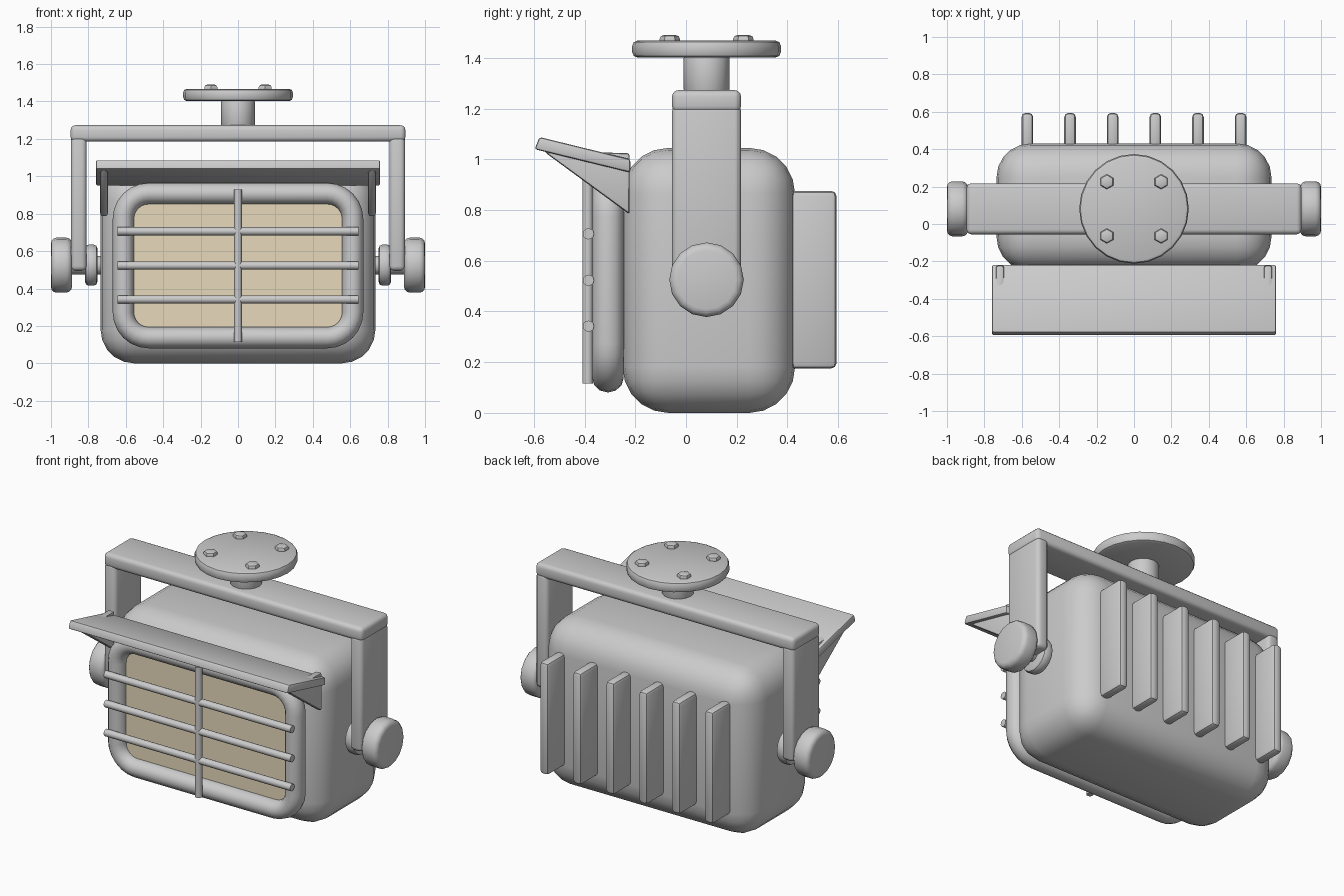
import bpy, bmesh, math
from mathutils import Matrix, Vector

if "Cube" in bpy.data.objects:
    bpy.data.objects.remove(bpy.data.objects["Cube"])

CY, CZ = 0.081, 0.5225   # yoke axis depth, housing centre height


def finish(name, bm, angle=40):
    bmesh.ops.recalc_face_normals(bm, faces=bm.faces[:])
    me = bpy.data.meshes.new(name)
    bm.to_mesh(me)
    bm.free()
    ob = bpy.data.objects.new(name, me)
    bpy.context.collection.objects.link(ob)
    bpy.ops.object.select_all(action='DESELECT')
    ob.select_set(True)
    bpy.context.view_layer.objects.active = ob
    bpy.ops.object.shade_smooth_by_angle(angle=math.radians(angle))
    return ob


def bevel(bm, edges, width, segs):
    if width:
        bmesh.ops.bevel(bm, geom=edges, offset=width, segments=segs,
                        profile=0.5, affect='EDGES', clamp_overlap=True)


def box(name, lo, hi, width=0.02, segs=2):
    lo, hi = Vector(lo), Vector(hi)
    bm = bmesh.new()
    bmesh.ops.create_cube(bm, size=1, matrix=Matrix.Translation((lo + hi) / 2)
                          @ Matrix.Diagonal((*(hi - lo), 1)))
    bevel(bm, bm.edges[:], width, segs)
    return finish(name, bm)


def cyl(name, a, b, r, sides=16, width=0.0, segs=2, spin=0.0):
    a, b = Vector(a), Vector(b)
    rot = Vector((0, 0, 1)).rotation_difference(b - a).to_matrix().to_4x4()
    bm = bmesh.new()
    bmesh.ops.create_cone(bm, cap_ends=True, segments=sides, radius1=r, radius2=r,
                          depth=(b - a).length,
                          matrix=Matrix.Translation((a + b) / 2) @ rot
                          @ Matrix.Rotation(spin, 4, 'Z'))
    rims = [e for e in bm.edges if any(len(f.verts) > 4 for f in e.link_faces)]
    bevel(bm, rims, width, segs)
    return finish(name, bm)


def prism(name, profile, x0, x1, width, segs=2):
    # side profile in (y, z), extruded along x
    bm = bmesh.new()
    f = bm.faces.new([bm.verts.new((x0, y, z)) for y, z in profile])
    ext = bmesh.ops.extrude_face_region(bm, geom=[f])['geom']
    bmesh.ops.translate(bm, vec=(x1 - x0, 0, 0),
                        verts=[v for v in ext if isinstance(v, bmesh.types.BMVert)])
    bevel(bm, bm.edges[:], width, segs)
    return finish(name, bm)


def rounded_loop(bm, hx, hz, r, y, n=6):
    vs = []
    for q, (sx, sz) in enumerate([(1, 1), (-1, 1), (-1, -1), (1, -1)]):
        for i in range(n + 1):
            t = (q + i / n) * math.pi / 2
            vs.append(bm.verts.new((sx * (hx - r) + r * math.cos(t), y,
                                    CZ + sz * (hz - r) + r * math.sin(t))))
    return vs


# housing
box("housing", (-0.735, -0.25, 0), (0.735, 0.43, 1.045), 0.18, 5)

# round-section bezel
bm = bmesh.new()
loops = []
for k in range(12):
    t = k * math.tau / 12
    d = 0.057 * math.cos(t)
    loops.append(rounded_loop(bm, 0.613 + d, 0.385 + d, 0.135 + d,
                              -0.308 + 0.062 * math.sin(t)))
for A, B in zip(loops, loops[1:] + loops[:1]):
    for i in range(len(A)):
        j = (i + 1) % len(A)
        bm.faces.new((A[i], A[j], B[j], B[i]))
finish("bezel", bm)

# lens glass
bm = bmesh.new()
front = rounded_loop(bm, 0.585, 0.357, 0.10, -0.31)
back = rounded_loop(bm, 0.585, 0.357, 0.10, -0.24)
bm.faces.new(front)
bm.faces.new(back)
for i in range(len(front)):
    j = (i + 1) % len(front)
    bm.faces.new((front[i], front[j], back[j], back[i]))
lens = finish("lens", bm)
mat = bpy.data.materials.new("warm_glass")
mat.diffuse_color = (0.80, 0.70, 0.50, 1)
mat.use_nodes = True
mat.node_tree.nodes["Principled BSDF"].inputs["Base Color"].default_value = mat.diffuse_color
lens.data.materials.append(mat)

# guard bars
for i, z in enumerate((0.342, 0.523, 0.706)):
    cyl(f"guard_bar_{i}", (-0.645, -0.385, z), (0.645, -0.385, z), 0.022, 12)
cyl("guard_upright", (0, -0.388, 0.115), (0, -0.388, 0.93), 0.021, 12)

# visor and its brackets
prism("visor", [(-0.578, 1.088), (-0.219, 1.0), (-0.219, 0.948), (-0.597, 1.04)],
      -0.76, 0.76, 0.01)
for s in (-1, 1):
    prism("visor_bracket", [(-0.222, 1.025), (-0.56, 1.03), (-0.222, 0.782)],
          s * 0.738, s * 0.695, 0.012)

# cooling fins
for i in range(6):
    x = (i - 2.5) * 0.228
    box(f"fin_{i}", (x - 0.031, 0.38, 0.175), (x + 0.031, 0.594, 0.876), 0.022)

# yoke with pivot knobs
box("yoke_top", (-0.895, -0.055, 1.185), (0.895, 0.217, 1.273), 0.025, 3)
for s in (-1, 1):
    x0, x1 = sorted((s * 0.81, s * 0.893))
    box("yoke_arm", (x0, -0.055, 0.495), (x1, 0.217, 1.215), 0.025, 3)
    cyl("pivot_knob", (s * 0.888, CY, 0.525), (s, CY, 0.525), 0.147, 16, 0.03, 3)
    cyl("pivot_washer", (s * 0.752, CY, 0.525), (s * 0.818, CY, 0.525), 0.11, 16, 0.02)
    cyl("pivot_pin", (s * 0.70, CY, 0.525), (s * 0.90, CY, 0.525), 0.05, 12)

# ceiling mount
cyl("mount_stem", (0, CY, 1.26), (0, CY, 1.415), 0.09, 16, 0.015)
cyl("mount_plate", (0, CY, 1.402), (0, CY, 1.468), 0.293, 24, 0.02)
for sx in (-1, 1):
    for sy in (-1, 1):
        x, y = sx * 0.145, CY + sy * 0.145
        cyl("mount_bolt", (x, y, 1.45), (x, y, 1.49), 0.04, 6, 0.014)
